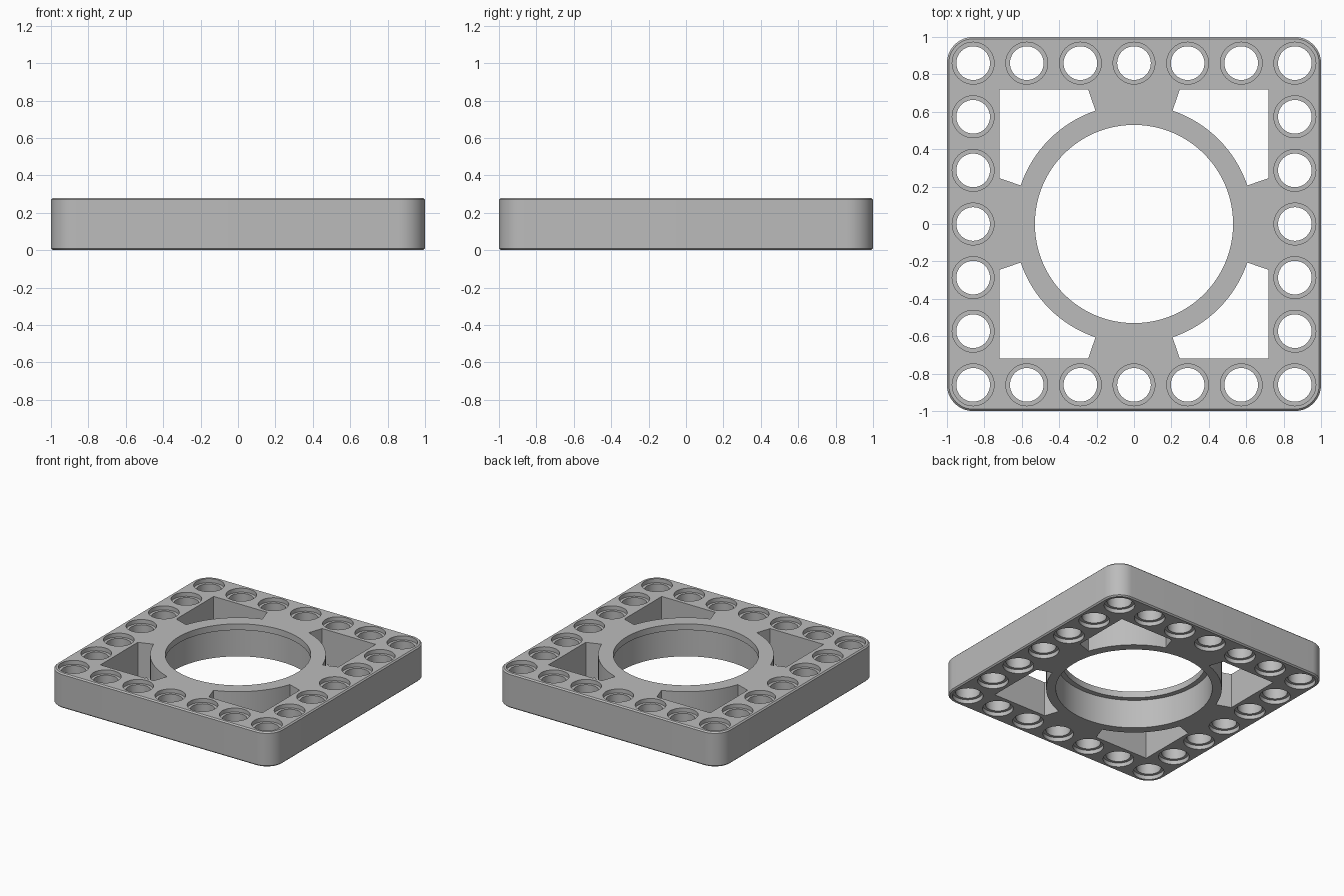
import bpy, bmesh
from math import cos, sin, pi, atan2

if "Cube" in bpy.data.objects:
    bpy.data.objects.remove(bpy.data.objects["Cube"])

HEIGHT, CORNER, EDGE = 0.28, 0.14, 0.01
PITCH, ROW = 0.287, 0.86
POCKET, ARM, RING = 0.72, 0.245, 0.64

grey = bpy.data.materials.new("mid grey")
grey.use_nodes = True
grey.diffuse_color = (0.5, 0.5, 0.5, 1)
grey.node_tree.nodes["Principled BSDF"].inputs["Base Color"].default_value = grey.diffuse_color


def loft(bm, loops):
    """Closed solid through stacked loops of points, lowest first."""
    rings = [[bm.verts.new(p) for p in loop] for loop in loops]
    for low, high in zip(rings, rings[1:]):
        for i in range(len(low)):
            j = (i + 1) % len(low)
            bm.faces.new((low[i], low[j], high[j], high[i]))
    bm.faces.new(rings[0][::-1])
    bm.faces.new(rings[-1])


def circle(x, y, z, r, n):
    return [(x + r * cos(2 * pi * i / n), y + r * sin(2 * pi * i / n), z) for i in range(n)]


def rounded_square(inset, z, steps=12):
    c, r = 1 - CORNER, CORNER - inset
    points = []
    for q, (sx, sy) in enumerate(((1, 1), (-1, 1), (-1, -1), (1, -1))):
        for i in range(steps + 1):
            a = (q + i / steps) * pi / 2
            points.append((sx * c + r * cos(a), sy * c + r * sin(a), z))
    return points


def make_object(name, bm):
    mesh = bpy.data.meshes.new(name)
    bm.to_mesh(mesh)
    bm.free()
    mesh.materials.append(grey)
    obj = bpy.data.objects.new(name, mesh)
    bpy.context.collection.objects.link(obj)
    return obj


# Rounded plate with fine chamfers
bm = bmesh.new()
loft(bm, [rounded_square(EDGE, 0), rounded_square(0, EDGE),
          rounded_square(0, HEIGHT - EDGE), rounded_square(EDGE, HEIGHT)])
frame = make_object("square_frame", bm)

# All openings gathered in one cutter
bm = bmesh.new()
LOW, HIGH = -0.1, HEIGHT + 0.1

# Pin holes, counterbored on both sides
for ix in range(-3, 4):
    for iy in range(-3, 4):
        if max(abs(ix), abs(iy)) == 3:
            x, y = ix * ROW / 3, iy * ROW / 3
            profile = [(0.112, LOW), (0.112, 0.032), (0.09, 0.032),
                       (0.09, HEIGHT - 0.032), (0.112, HEIGHT - 0.032), (0.112, HIGH)]
            loft(bm, [circle(x, y, z, r, 40) for r, z in profile])

# Central bore with a narrower lip at the top
lip = HEIGHT - 0.05
loft(bm, [circle(0, 0, z, r, 96) for r, z in
          ((0.57, LOW), (0.57, lip), (0.53, lip), (0.53, HIGH))])

# Four corner pockets between the ring and the radial arms
start = atan2(ARM, POCKET)
arc = [pi / 2 - start - (pi / 2 - 2 * start) * i / 16 for i in range(17)]
outline = [(POCKET, ARM), (POCKET, POCKET), (ARM, POCKET)]
outline += [(RING * cos(a), RING * sin(a)) for a in arc]
for q in range(4):
    c, s = cos(q * pi / 2), sin(q * pi / 2)
    loft(bm, [[(x * c - y * s, x * s + y * c, z) for x, y in outline] for z in (LOW, HIGH)])

cutter = make_object("openings_cutter", bm)
cutter.hide_render = True

# Cut the openings and finish the shading
cut = frame.modifiers.new("openings", 'BOOLEAN')
cut.operation = 'DIFFERENCE'
cut.solver = 'EXACT'
cut.object = cutter
bpy.ops.object.select_all(action='DESELECT')
frame.select_set(True)
bpy.context.view_layer.objects.active = frame
bpy.ops.object.modifier_apply(modifier=cut.name)
bpy.data.objects.remove(cutter)
bpy.ops.object.shade_smooth_by_angle(angle=pi / 6)
